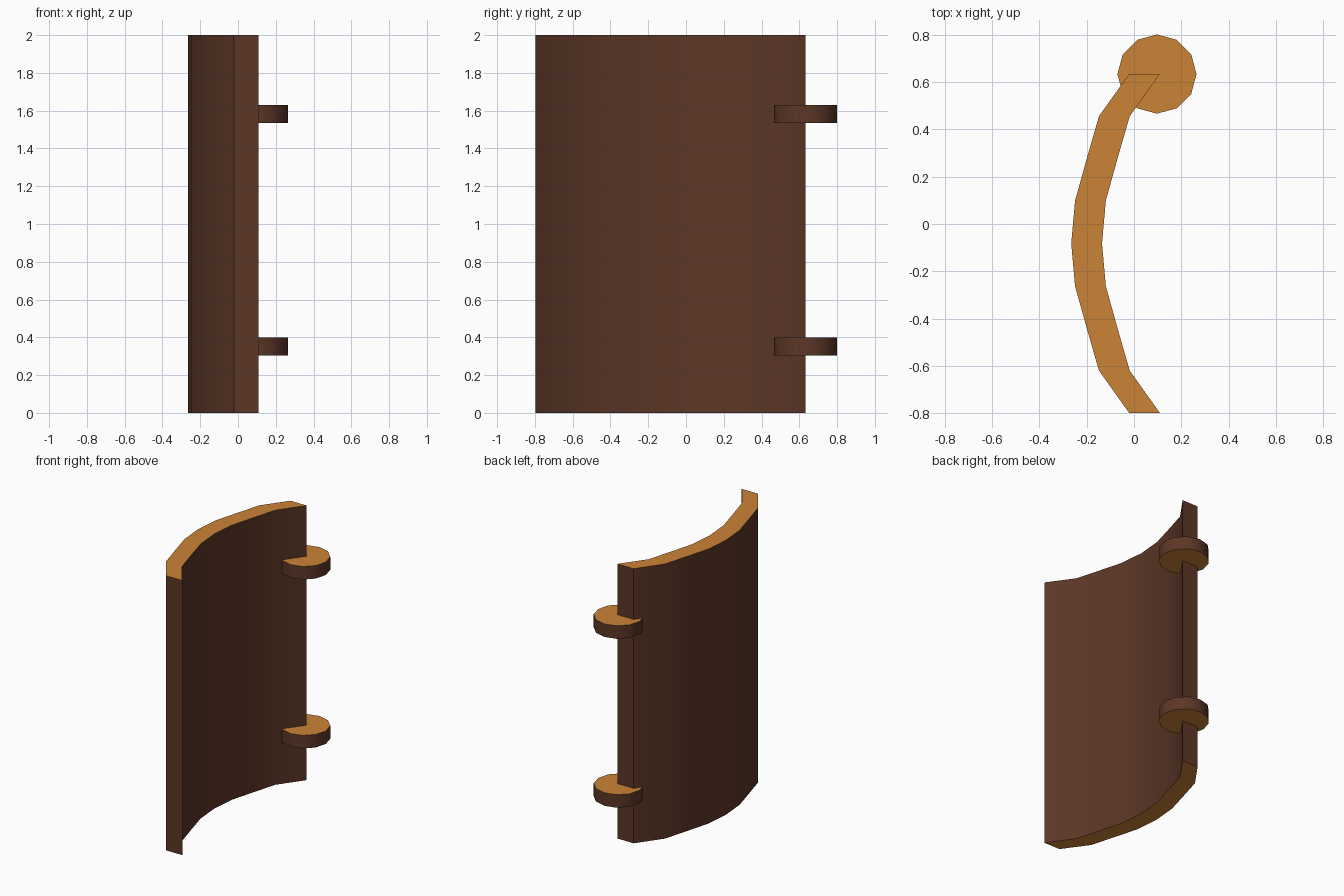
import bpy
import bmesh
from math import radians, sin, cos, tau

cube = bpy.data.objects.get("Cube")
if cube:
    bpy.data.objects.remove(cube, do_unlink=True)


def material(name, rgb):
    mat = bpy.data.materials.new(name)
    mat.use_nodes = True
    mat.diffuse_color = (*rgb, 1)
    mat.node_tree.nodes["Principled BSDF"].inputs["Base Color"].default_value = (*rgb, 1)
    return mat


bark = material("dark brown", (0.107, 0.038, 0.02))
wood = material("orange wood", (0.60, 0.23, 0.037))


def prism(name, outline, bottom, top):
    """Extrude a flat outline upward; end faces get the wood colour."""
    bm = bmesh.new()
    base = bm.faces.new([bm.verts.new((x, y, bottom)) for x, y in outline])
    ext = bmesh.ops.extrude_face_region(bm, geom=[base], use_keep_orig=True)
    moved = [v for v in ext["geom"] if isinstance(v, bmesh.types.BMVert)]
    bmesh.ops.translate(bm, verts=moved, vec=(0, 0, top - bottom))
    bmesh.ops.recalc_face_normals(bm, faces=bm.faces)
    for face in bm.faces:
        face.material_index = 1 if abs(face.normal.z) > 0.5 else 0
    mesh = bpy.data.meshes.new(name)
    bm.to_mesh(mesh)
    bm.free()
    mesh.materials.append(bark)
    mesh.materials.append(wood)
    obj = bpy.data.objects.new(name, mesh)
    bpy.context.collection.objects.link(obj)
    bpy.ops.object.select_all(action="DESELECT")
    obj.select_set(True)
    bpy.context.view_layer.objects.active = obj
    bpy.ops.object.shade_smooth_by_angle(angle=radians(35))
    return obj


# Curved panel: half of the arc, mirrored front to back, then given thickness
middle, thickness = -0.082, 0.13
half = [(-0.021, 0.715), (-0.148, 0.537), (-0.199, 0.36), (-0.249, 0.18)]
outer = ([(x, middle + d) for x, d in half] + [(-0.265, middle)]
         + [(x, middle - d) for x, d in reversed(half)])
inner = [(x + thickness, y) for x, y in reversed(outer)]
prism("curved_panel", outer + inner, 0, 2)

# Two hinge discs on the back edge
radius, sides = 0.167, 12
disc = [(0.097 + radius * cos(tau * i / sides), 0.633 + radius * sin(tau * i / sides))
        for i in range(sides)]
for name, bottom in (("lower_hinge", 0.305), ("upper_hinge", 1.535)):
    prism(name, disc, bottom, bottom + 0.095)
